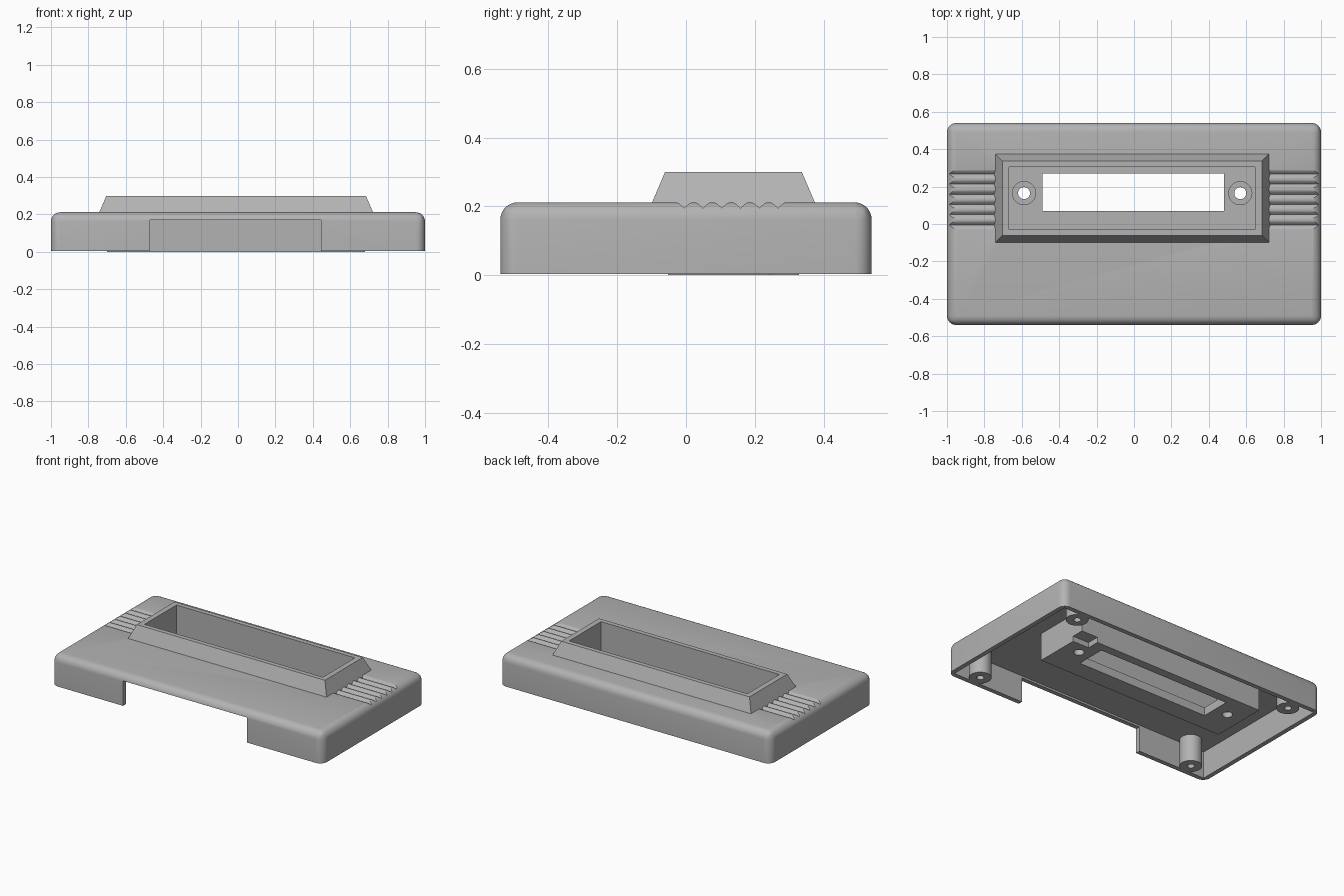
import bpy, bmesh, math

if "Cube" in bpy.data.objects:
    bpy.data.objects.remove(bpy.data.objects["Cube"], do_unlink=True)

grey = bpy.data.materials.new("plain grey")
grey.use_nodes = True
GREY = (0.45, 0.45, 0.45, 1)
grey.diffuse_color = GREY
grey.node_tree.nodes["Principled BSDF"].inputs["Base Color"].default_value = GREY

CX, CY = -0.01, 0.138      # centre of the raised display well
FLOOR = 0.055              # height of the well floor
RIM = 0.004                # bottom of the shell walls
TOP = 0.212


def finish(name, bm):
    bmesh.ops.recalc_face_normals(bm, faces=bm.faces)
    mesh = bpy.data.meshes.new(name)
    bm.to_mesh(mesh)
    bm.free()
    mesh.materials.append(grey)
    obj = bpy.data.objects.new(name, mesh)
    bpy.context.collection.objects.link(obj)
    return obj


def box(name, x, y, z, round_edges=0, inset=0):
    """Block from ranges; inset narrows its top, round_edges rounds all but the base."""
    bm = bmesh.new()
    low = [bm.verts.new((px, py, z[0])) for px, py in
           ((x[0], y[0]), (x[1], y[0]), (x[1], y[1]), (x[0], y[1]))]
    i = inset
    high = [bm.verts.new((px, py, z[1])) for px, py in
            ((x[0] + i, y[0] + i), (x[1] - i, y[0] + i),
             (x[1] - i, y[1] - i), (x[0] + i, y[1] - i))]
    bm.faces.new(low)
    bm.faces.new(high)
    for k in range(4):
        n = (k + 1) % 4
        bm.faces.new((low[k], low[n], high[n], high[k]))
    if round_edges:
        edges = [e for e in bm.edges if any(v in high for v in e.verts)]
        bmesh.ops.bevel(bm, geom=edges, offset=round_edges, segments=8,
                        profile=0.5, affect='EDGES')
    return finish(name, bm)


def cylinder(name, x, y, z, radius):
    bm = bmesh.new()
    bmesh.ops.create_cone(bm, cap_ends=True, segments=32, radius1=radius,
                          radius2=radius, depth=z[1] - z[0])
    bmesh.ops.translate(bm, verts=bm.verts, vec=(x, y, (z[0] + z[1]) / 2))
    return finish(name, bm)


def cut(obj, *cutters):
    for cutter in cutters:
        mod = obj.modifiers.new("cut", 'BOOLEAN')
        mod.operation, mod.solver, mod.object = 'DIFFERENCE', 'EXACT', cutter
        bpy.context.view_layer.objects.active = obj
        bpy.ops.object.modifier_apply(modifier=mod.name)
        bpy.data.objects.remove(cutter, do_unlink=True)


def smooth(obj):
    bpy.ops.object.select_all(action='DESELECT')
    obj.select_set(True)
    bpy.context.view_layer.objects.active = obj
    bpy.ops.object.shade_smooth_by_angle(angle=math.radians(30))


def grip_cutter(x0, x1):
    """Slab whose underside is a row of rounded ridges."""
    pitch, start, ridges, steps = 0.0545, -0.005, 5, 8
    profile = []
    for k in range(-steps // 2, ridges * steps + steps // 2 + 1):
        wave = abs(math.sin(math.pi * k / steps))
        profile.append((start + pitch * k / steps, TOP - 0.017 + 0.018 * wave))
    profile += [(profile[-1][0], TOP + 0.05), (profile[0][0], TOP + 0.05)]
    bm = bmesh.new()
    face = bm.faces.new([bm.verts.new((x0, y, z)) for y, z in profile])
    out = bmesh.ops.extrude_face_region(bm, geom=[face])["geom"]
    moved = [g for g in out if isinstance(g, bmesh.types.BMVert)]
    bmesh.ops.translate(bm, verts=moved, vec=(x1 - x0, 0, 0))
    return finish("grip_cutter", bm)


def well_cutter():
    return box("well_cutter", (CX - 0.658, CX + 0.658),
               (CY - 0.168, CY + 0.168), (FLOOR, 0.5))


# Hollow outer shell with front opening and side grips
shell = box("outer_shell", (-1, 1), (-0.54, 0.54), (RIM, TOP), round_edges=0.05)
cut(shell,
    box("hollow", (-0.97, 0.97), (-0.51, 0.51), (-0.1, 0.183)),
    box("front_opening", (-0.47, 0.445), (-0.7, -0.45), (-0.1, 0.17)),
    well_cutter(),
    grip_cutter(-1.1, CX - 0.715),
    grip_cutter(CX + 0.715, 1.1))
smooth(shell)

# Sloped frame standing on the shell
bezel = box("raised_frame", (CX - 0.741, CX + 0.741), (CY - 0.246, CY + 0.246),
            (0.19, 0.3), inset=0.047)
cut(bezel, well_cutter())

# Tray below the frame, with window, screw holes and corner relief
tray = box("display_tray", (CX - 0.69, CX + 0.69), (CY - 0.19, CY + 0.19), (0, 0.2))
cut(tray, well_cutter(),
    box("window", (-0.49, 0.48), (0.07, 0.27), (-0.1, 0.15)),
    box("corner_relief", (0.56, 0.8), (0.245, 0.5), (-0.1, 0.035)))
for side in (-1, 1):
    x = CX + side * 0.578
    cut(tray, cylinder("counterbore", x, 0.165, (0.035, 0.15), 0.062),
        cylinder("screw_hole", x, 0.165, (-0.1, 0.15), 0.032))
smooth(tray)

# Four screw posts inside the corners
for x, x_name in ((-0.82, "right"), (0.82, "left")):
    for y, y_name in ((-0.45, "front"), (0.45, "back")):
        post = cylinder(f"{y_name}_{x_name}_post", x, y, (RIM, 0.19), 0.068)
        cut(post, cylinder("post_hole", x, y, (-0.1, 0.15), 0.022))
        smooth(post)
